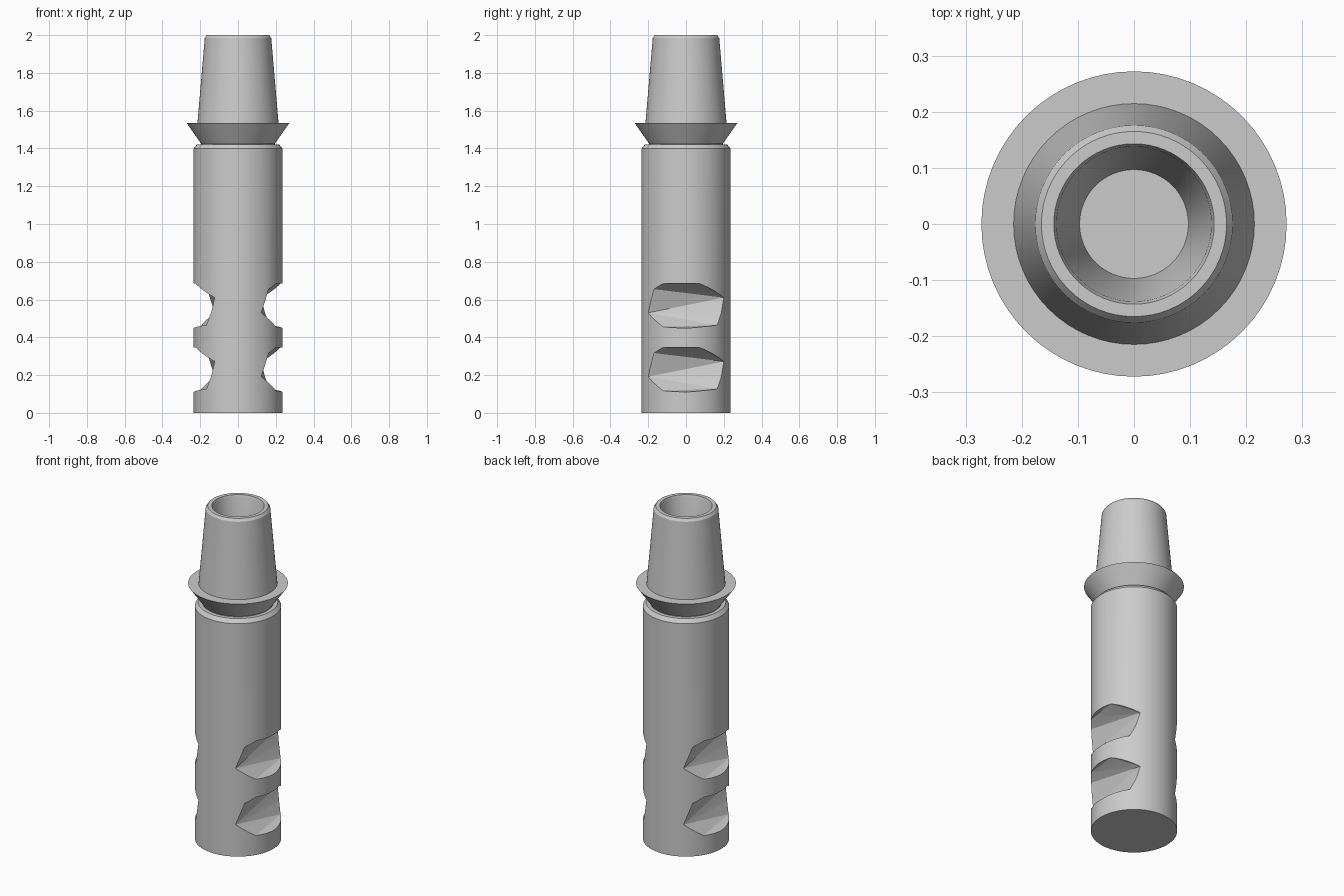
import bpy, bmesh, math

cube = bpy.data.objects.get("Cube")
if cube:
    bpy.data.objects.remove(cube, do_unlink=True)

steel = bpy.data.materials.new("plain grey metal")
steel.use_nodes = True
grey = (0.6, 0.6, 0.6, 1)
steel.diffuse_color = grey
steel.node_tree.nodes["Principled BSDF"].inputs["Base Color"].default_value = grey

BODY_RADIUS = 0.235


def to_object(name, bm):
    bmesh.ops.recalc_face_normals(bm, faces=bm.faces)
    mesh = bpy.data.meshes.new(name)
    bm.to_mesh(mesh)
    bm.free()
    mesh.materials.append(steel)
    ob = bpy.data.objects.new(name, mesh)
    bpy.context.collection.objects.link(ob)
    return ob


def activate(ob):
    bpy.ops.object.select_all(action="DESELECT")
    ob.select_set(True)
    bpy.context.view_layer.objects.active = ob


def smooth(ob):
    activate(ob)
    bpy.ops.object.shade_smooth_by_angle(angle=math.radians(25))


def lathe(name, profile, steps=64):
    """Turn a (radius, height) profile that starts and ends on the axis."""
    bm = bmesh.new()
    verts = [bm.verts.new((r, 0, z)) for r, z in profile]
    edges = [bm.edges.new(pair) for pair in zip(verts, verts[1:])]
    bmesh.ops.spin(bm, geom=verts + edges, cent=(0, 0, 0), axis=(0, 0, 1),
                   angle=math.tau, steps=steps, use_merge=True)
    bmesh.ops.remove_doubles(bm, verts=bm.verts, dist=1e-5)
    return to_object(name, bm)


# Outline of one side port on the cylinder wall, as (y, z)
PORT = [(-0.2, 0.53), (-0.17, 0.655), (-0.12, 0.685), (0.07, 0.685),
        (0.2, 0.61), (0.187, 0.53), (0.165, 0.465), (0, 0.448), (-0.12, 0.455)]


def port_cutter(side, drop):
    """Convex wedge whose inner facets join the port outline."""
    bm = bmesh.new()
    for y, z in PORT:
        x = math.sqrt(BODY_RADIUS ** 2 - y ** 2)
        for scale in (1, 1.4):
            bm.verts.new((side * x * scale, side * y * scale, z - drop))
    bmesh.ops.convex_hull(bm, input=bm.verts)
    return to_object("port_cutter", bm)


# Main tube with two ports on each side
body = lathe("ported_body", [(0, 0), (BODY_RADIUS, 0), (BODY_RADIUS, 1.4),
                             (0.217, 1.422), (0, 1.422)])
for side in (1, -1):
    for drop in (0, 0.338):
        cutter = port_cutter(side, drop)
        cutter.hide_render = True
        mod = body.modifiers.new("port", "BOOLEAN")
        mod.operation = "DIFFERENCE"
        mod.solver = "EXACT"
        mod.object = cutter
        activate(body)
        bpy.ops.object.modifier_apply(modifier=mod.name)
        bpy.data.objects.remove(cutter, do_unlink=True)
smooth(body)

# Flared collar
smooth(lathe("flared_collar", [(0, 1.41), (0.195, 1.41), (0.195, 1.425),
                               (0.272, 1.535), (0, 1.535)]))

# Tapered nozzle with a blind bore
smooth(lathe("tapered_nozzle", [(0, 1.53), (0.215, 1.53), (0.176, 1.985),
                                (0.165, 2), (0.143, 2), (0.138, 1.985),
                                (0.097, 1.56), (0, 1.56)]))
